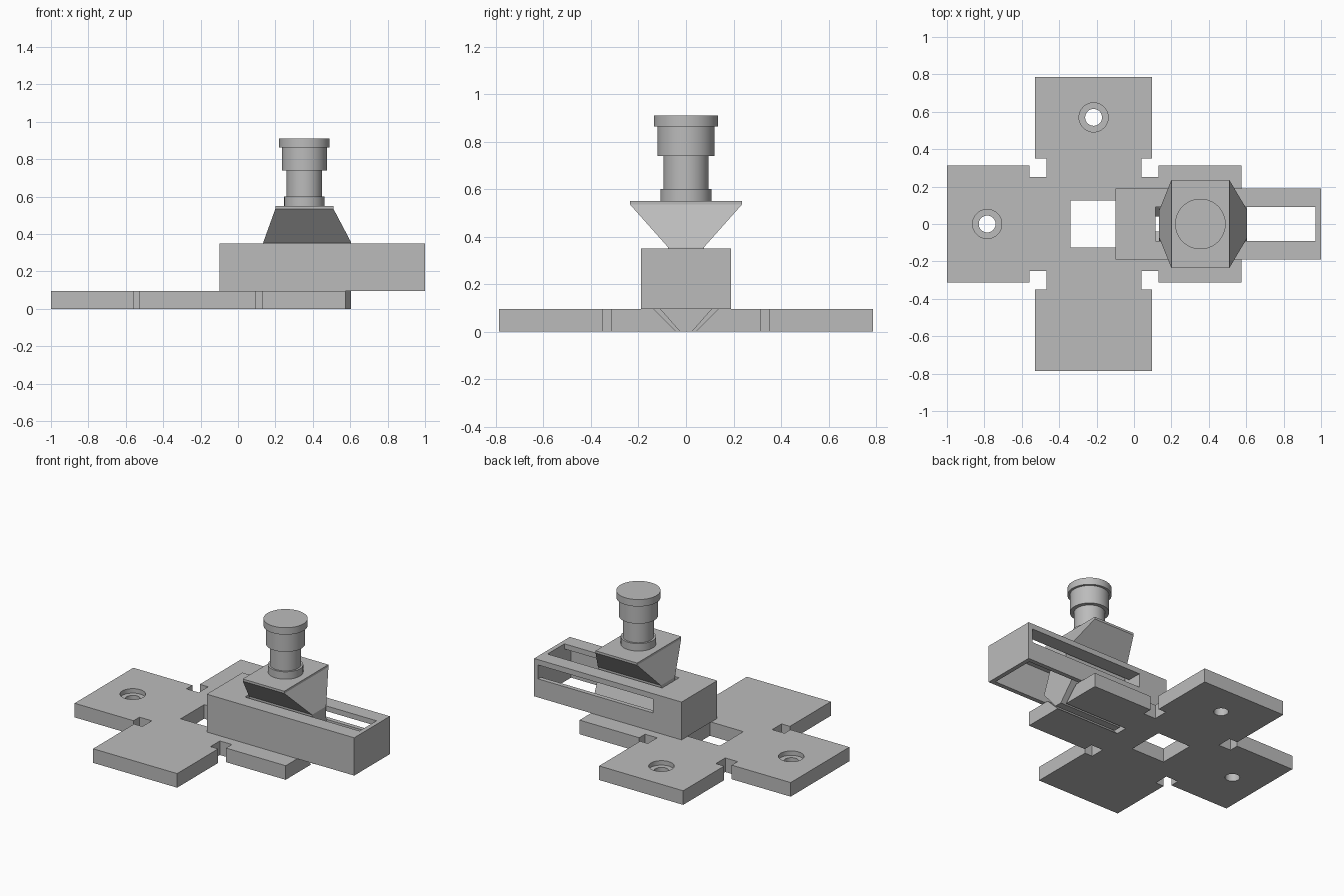
import bpy, bmesh, math
from mathutils import Vector

if "Cube" in bpy.data.objects:
    bpy.data.objects.remove(bpy.data.objects["Cube"])

grey = bpy.data.materials.new("plain_grey")
grey.diffuse_color = (0.5, 0.5, 0.5, 1)
grey.use_nodes = True
grey.node_tree.nodes["Principled BSDF"].inputs["Base Color"].default_value = grey.diffuse_color


def finish(name, bm):
    bmesh.ops.recalc_face_normals(bm, faces=bm.faces)
    mesh = bpy.data.meshes.new(name)
    bm.to_mesh(mesh)
    bm.free()
    ob = bpy.data.objects.new(name, mesh)
    ob.data.materials.append(grey)
    bpy.context.collection.objects.link(ob)
    return ob


def loft(name, rings):
    """Closed solid through successive rings of points."""
    bm = bmesh.new()
    loops = [[bm.verts.new(p) for p in ring] for ring in rings]
    for a, b in zip(loops, loops[1:]):
        n = len(a)
        for i in range(n):
            bm.faces.new((a[i], a[(i + 1) % n], b[(i + 1) % n], b[i]))
    bm.faces.new(loops[0])
    bm.faces.new(loops[-1])
    return finish(name, bm)


def rect(x0, x1, w, z):
    return [(x0, -w, z), (x1, -w, z), (x1, w, z), (x0, w, z)]


def box(name, x0, x1, y0, y1, z0, z1):
    return loft(name, [[(x0, y0, z), (x1, y0, z), (x1, y1, z), (x0, y1, z)]
                       for z in (z0, z1)])


def turned(name, x, y, steps, n=48):
    """Round solid from (radius, height) steps."""
    return loft(name, [[(x + r * math.cos(math.tau * i / n),
                         y + r * math.sin(math.tau * i / n), z) for i in range(n)]
                       for r, z in steps])


def cut(ob, cutters):
    for c in cutters:
        c.hide_render = True
        m = ob.modifiers.new("cut", 'BOOLEAN')
        m.operation, m.solver, m.object = 'DIFFERENCE', 'EXACT', c
        bpy.context.view_layer.objects.active = ob
        bpy.ops.object.modifier_apply(modifier=m.name)
        bpy.data.objects.remove(c)


def smooth(ob):
    bpy.ops.object.select_all(action='DESELECT')
    ob.select_set(True)
    bpy.context.view_layer.objects.active = ob
    bpy.ops.object.shade_smooth_by_angle(angle=math.radians(30))


# Cross-shaped base plate with notched inner corners
T = 0.095
half = [(-1, 0.313), (-0.56, 0.313), (-0.56, 0.25), (-0.468, 0.25), (-0.468, 0.35),
        (-0.53, 0.35), (-0.53, 0.787), (0.097, 0.787), (0.097, 0.35), (0.04, 0.35),
        (0.04, 0.25), (0.13, 0.25), (0.13, 0.313), (0.575, 0.313)]
outline = half + [(x, -y) for x, y in reversed(half)]
plate = loft("base_plate", [[(x, y, z) for x, y in outline] for z in (0, T)])
cutters = [box("window_cut", -0.34, -0.09, -0.125, 0.125, -0.1, 0.2)]
for x, y in ((-0.785, 0), (-0.216, 0.57)):
    # Stepped screw holes
    cutters.append(turned("hole_cut", x, y,
                          [(0.045, -0.1), (0.045, 0.065), (0.078, 0.065), (0.078, 0.2)]))
# V-shaped guide groove, open at the right end
cutters.append(loft("groove_cut", [rect(0.1, 0.7, 0.03, -0.01),
                                   rect(0.1, 0.7, 0.145, T + 0.01)]))
cut(plate, cutters)

# Hollow housing, open below, slotted on top and on the back
housing = box("housing", -0.1, 1, -0.19, 0.19, T, 0.35)
cut(housing, [box("cavity_cut", 0.115, 0.97, -0.16, 0.16, 0, 0.315),
              box("top_slot_cut", 0.115, 0.97, -0.09, 0.09, 0.25, 0.5),
              box("back_slot_cut", 0.115, 0.97, 0.1, 0.3, 0.22, 0.314)])

# Slider with V-shaped foot, narrow neck and flared head
loft("slider", [rect(0.135, 0.605, 0.025, 0), rect(0.135, 0.605, 0.135, 0.125),
                rect(0.135, 0.605, 0.075, 0.28), rect(0.135, 0.605, 0.075, 0.355),
                rect(0.2, 0.51, 0.235, 0.535), rect(0.2, 0.51, 0.235, 0.55)])

# Stepped round knob
knob = turned("knob", 0.355, 0,
              [(0.108, 0.55), (0.108, 0.6), (0.095, 0.6), (0.095, 0.74), (0.12, 0.74),
               (0.12, 0.863), (0.135, 0.863), (0.135, 0.91)], 64)
smooth(knob)
smooth(plate)
